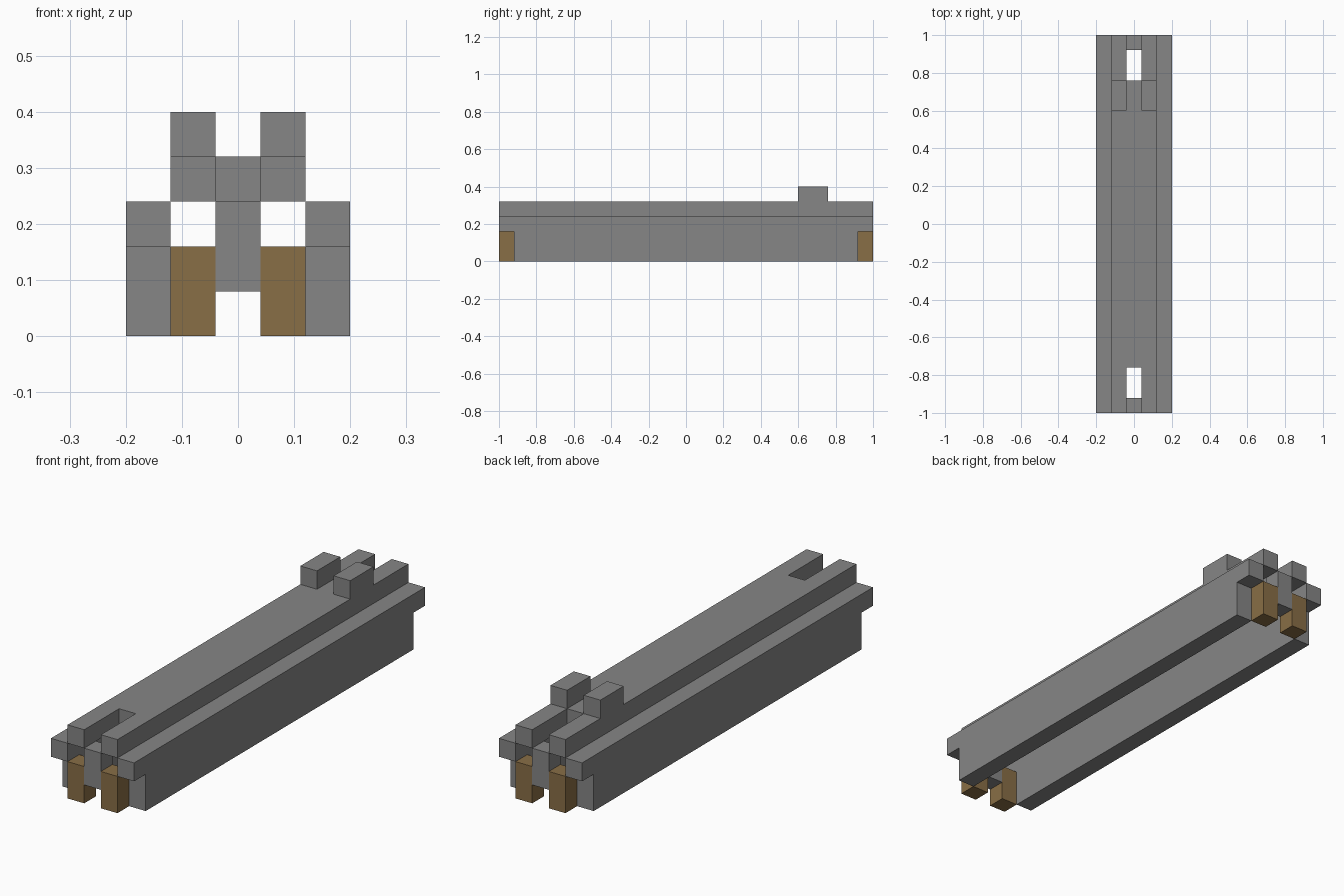
import bpy, bmesh
from mathutils import Vector

if "Cube" in bpy.data.objects:
    bpy.data.objects.remove(bpy.data.objects["Cube"], do_unlink=True)

U = 0.08  # size of one block; all dimensions below are in blocks
END = 12.5


def material(name, color):
    m = bpy.data.materials.new(name)
    m.use_nodes = True
    m.diffuse_color = (*color, 1)
    m.node_tree.nodes["Principled BSDF"].inputs["Base Color"].default_value = (*color, 1)
    return m


grey = material("stone grey", (0.238, 0.238, 0.238))
brown = material("wood brown", (0.25, 0.156, 0.061))


def prism(name, outline, sweep, mat):
    """Extrude a closed planar outline along the sweep vector."""
    bm = bmesh.new()
    face = bm.faces.new([bm.verts.new(Vector(p) * U) for p in outline])
    ext = bmesh.ops.extrude_face_region(bm, geom=[face])
    verts = [g for g in ext["geom"] if isinstance(g, bmesh.types.BMVert)]
    bmesh.ops.translate(bm, verts=verts, vec=Vector(sweep) * U)
    bmesh.ops.recalc_face_normals(bm, faces=bm.faces)
    mesh = bpy.data.meshes.new(name)
    bm.to_mesh(mesh)
    bm.free()
    mesh.materials.append(mat)
    ob = bpy.data.objects.new(name, mesh)
    bpy.context.collection.objects.link(ob)
    return ob


def box(name, x, y, z, mat):
    outline = [(x[0], y[0], z[0]), (x[1], y[0], z[0]), (x[1], y[1], z[0]), (x[0], y[1], z[0])]
    return prism(name, outline, (0, 0, z[1] - z[0]), mat)


# Top slab, slotted at both ends
slot = END - 3
quarter = [(1.5, -END), (0.5, -END), (0.5, -slot)]
front = quarter + [(-x, y) for x, y in reversed(quarter)]
outline = front + [(-x, -y) for x, y in front]
prism("top_slab", [(x, y, 3) for x, y in outline], (0, 0, 1), grey)

for side, s in (("left", 1), ("right", -1)):
    # Side wall: lower panel set in at the ends under a full-length rail
    half = [(END - 1, 0), (END - 1, 2), (END, 2), (END, 3)]
    wall = half + [(-y, z) for y, z in reversed(half)]
    prism(side + "_wall", [(1.5 * s, y, z) for y, z in wall], (s, 0, 0), grey)
    # Raised block near the back
    x = sorted((0.5 * s, 1.5 * s))
    box(side + "_raised_block", x, (7.5, 9.5), (4, 5), grey)
    # Wooden posts at both ends
    for end, y in (("front", (-END, 1 - END)), ("back", (END - 1, END))):
        box(f"{end}_{side}_post", x, y, (0, 2), brown)

# Centre blocks closing the ends
for end, y in (("front", (-END, 1 - END)), ("back", (END - 1, END))):
    box(end + "_centre_block", (-0.5, 0.5), y, (1, 3), grey)
